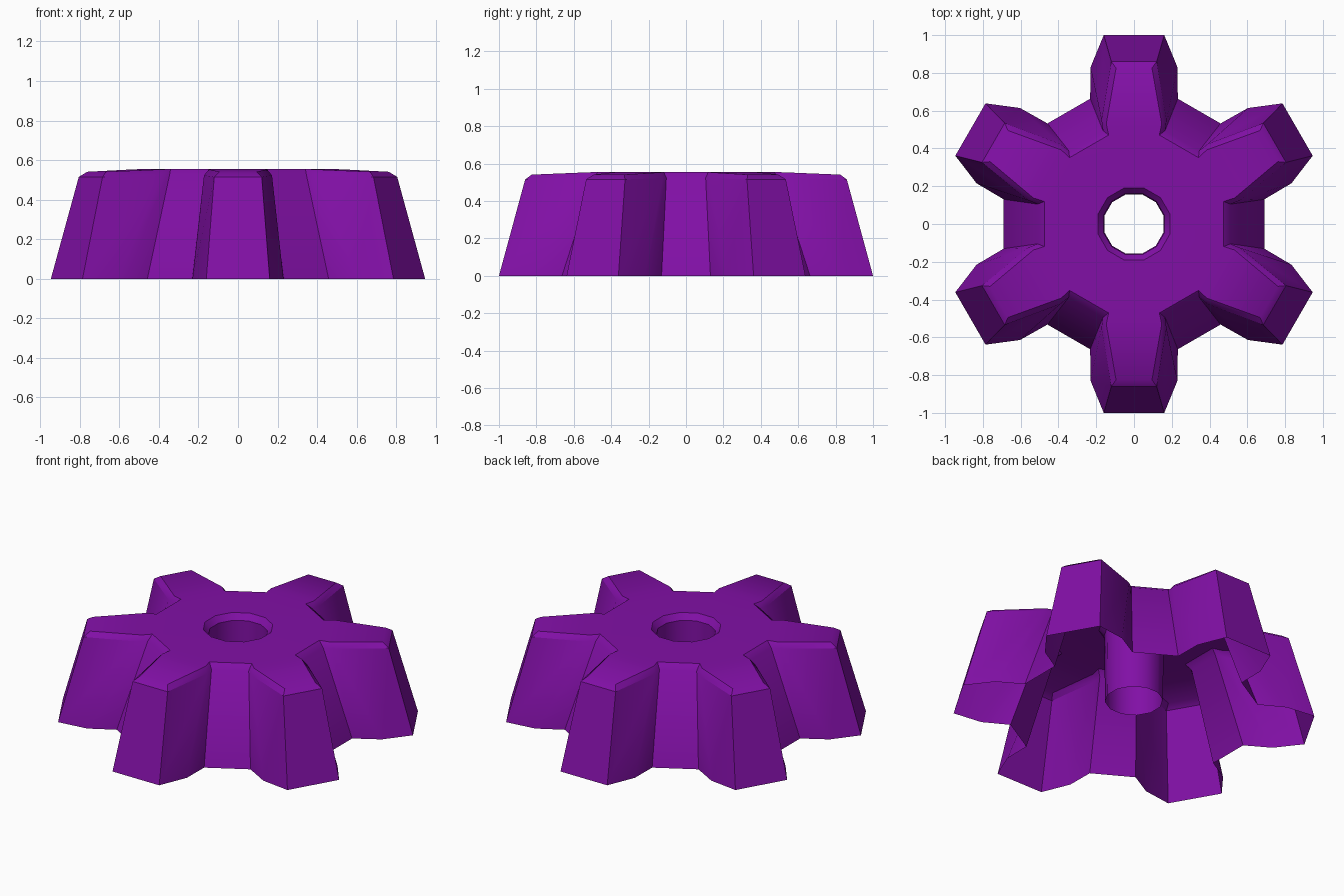
import bpy, bmesh
from math import sin, cos, pi

if "Cube" in bpy.data.objects:
    bpy.data.objects.remove(bpy.data.objects["Cube"])

TEETH = 6
# Half-tooth outlines (half width, distance from centre, z): root, shoulder, tip
BASE = [(0.232, 0.663, 0.0), (0.23, 0.83, 0.0), (0.16, 1.0, 0.0)]
RIM = [(0.164, 0.494, 0.525), (0.172, 0.55, 0.523), (0.12, 0.86, 0.515)]
TOP = [(0.134, 0.471, 0.555), (0.147, 0.53, 0.553), (0.095, 0.825, 0.541)]

bm = bmesh.new()


def star_ring(half):
    """Mirror a half tooth and repeat it around the axis."""
    tooth = [(-w, d, z) for w, d, z in half] + half[::-1]
    verts = []
    for i in range(TEETH):
        a = pi / 6 + i * 2 * pi / TEETH
        for w, d, z in tooth:
            verts.append(bm.verts.new((d * cos(a) - w * sin(a),
                                       d * sin(a) + w * cos(a), z)))
    return verts


def round_ring(r, z):
    return [bm.verts.new((r * cos(a), r * sin(a), z))
            for a in (pi / 12 + k * pi / 6 for k in range(12))]


def skin(lower, upper):
    n = len(lower)
    for i in range(n):
        j = (i + 1) % n
        bm.faces.new((lower[i], lower[j], upper[j], upper[i]))


# Sloping outer walls and bevelled upper edge
base, rim, top = star_ring(BASE), star_ring(RIM), star_ring(TOP)
skin(base, rim)
skin(rim, top)

# Tops of the teeth
for i in range(TEETH):
    r0, s0, t0, t1, s1, r1 = top[i * 6:i * 6 + 6]
    bm.faces.new((r0, s0, s1, r1))
    bm.faces.new((s0, t0, t1, s1))

# Hub top, countersink and hanging tube, open underneath
hub = [v for i in range(TEETH) for v in (top[i * 6], top[i * 6 + 5])]
rings = [hub, round_ring(0.198, 0.555), round_ring(0.168, 0.52), round_ring(0.163, 0.09)]
# first hub corner sits at about 15 degrees, matching the round rings
for a, b in zip(rings, rings[1:]):
    skin(a, b)

mesh = bpy.data.meshes.new("knob_shell")
bm.to_mesh(mesh)
bm.free()
knob = bpy.data.objects.new("knob_shell", mesh)
bpy.context.collection.objects.link(knob)

mat = bpy.data.materials.new("purple")
mat.diffuse_color = (0.22, 0.005, 0.38, 1)
mat.use_nodes = True
mat.node_tree.nodes["Principled BSDF"].inputs["Base Color"].default_value = mat.diffuse_color
mesh.materials.append(mat)

bpy.context.view_layer.objects.active = knob
knob.select_set(True)
bpy.ops.object.shade_smooth_by_angle(angle=0.6)
